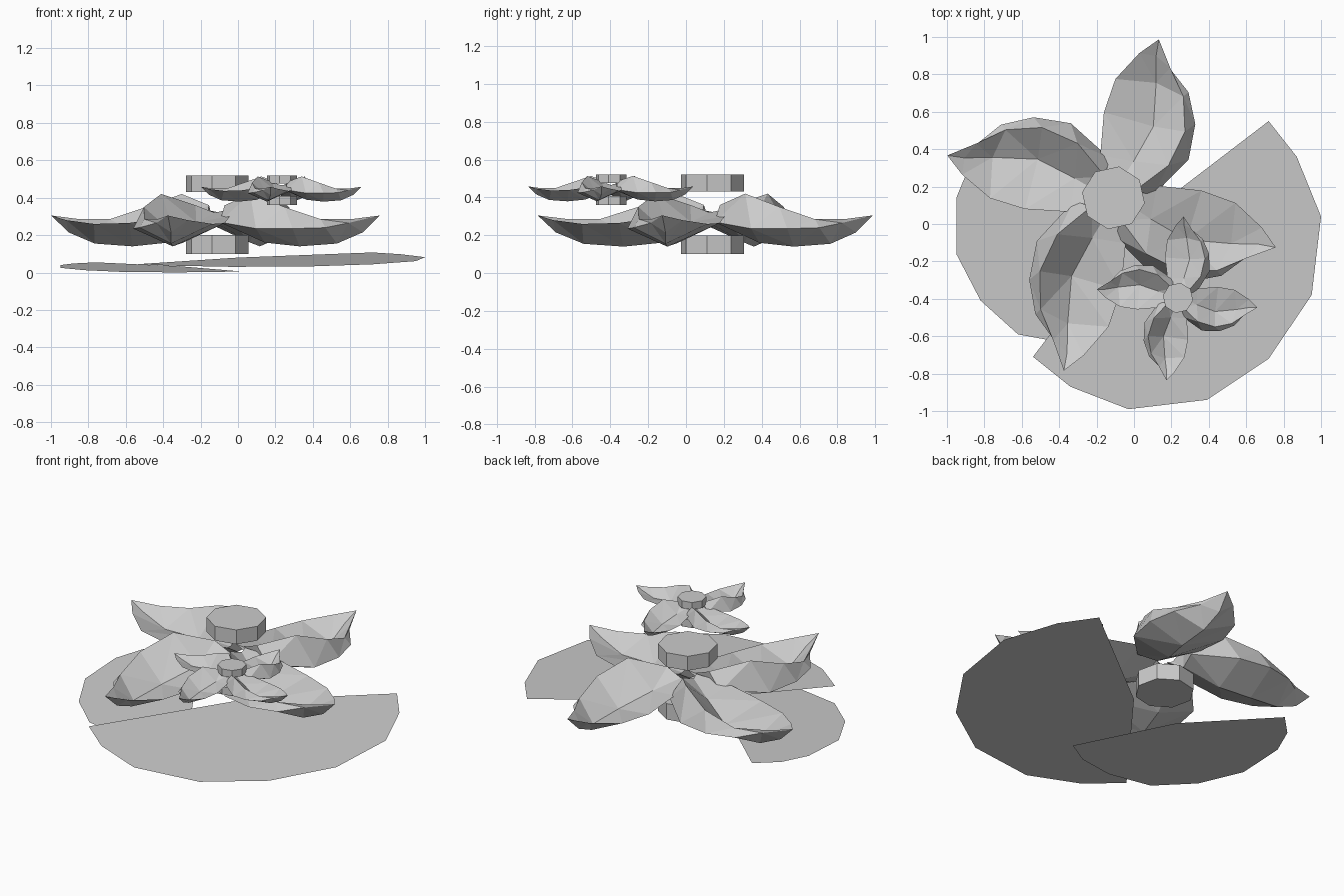
import bpy
import bmesh
from math import cos, sin, radians

if "Cube" in bpy.data.objects:
    bpy.data.objects.remove(bpy.data.objects["Cube"], do_unlink=True)

grey = bpy.data.materials.new("plain_grey")
grey.use_nodes = True
grey.diffuse_color = (0.6, 0.6, 0.6, 1)
grey.node_tree.nodes["Principled BSDF"].inputs["Base Color"].default_value = (0.6, 0.6, 0.6, 1)


def finish(name, bm, solid=True):
    if solid:
        bmesh.ops.recalc_face_normals(bm, faces=bm.faces)
    mesh = bpy.data.meshes.new(name)
    bm.to_mesh(mesh)
    bm.free()
    mesh.materials.append(grey)
    bpy.context.collection.objects.link(bpy.data.objects.new(name, mesh))


# Floating leaves: flat fans with a shallow notch, rising gently to the back
def leaf(name, outline, level):
    bm = bmesh.new()
    verts = [bm.verts.new((x, y, level + 0.05 * y)) for x, y in outline]
    for a, b in zip(verts[1:], verts[2:]):
        bm.faces.new((verts[0], a, b))
    finish(name, bm, solid=False)


leaf("large_leaf", [(0, 0), (-0.54, -0.71), (-0.34, -0.87), (-0.03, -0.99), (0.39, -0.94),
                    (0.72, -0.72), (0.95, -0.38), (1, 0.04), (0.87, 0.36), (0.72, 0.55)], 0.08)
leaf("small_leaf", [(-0.31, 0.01), (-0.76, 0.43), (-0.88, 0.31), (-0.95, 0.14), (-0.95, -0.16),
                    (-0.82, -0.41), (-0.62, -0.59), (-0.35, -0.64), (-0.13, -0.61), (0.01, -0.53)], 0.033)

# Petal lines from root to tip: (along, across, height)
LEFT_EDGE = [(0.03, 0.04, 0.33), (0.20, 0.13, 0.30), (0.43, 0.175, 0.265), (0.62, 0.165, 0.26), (0.79, 0.08, 0.28)]
VALLEY = [(0.05, 0.0, 0.32), (0.22, -0.05, 0.27), (0.43, -0.10, 0.20), (0.66, -0.05, 0.19), (0.80, -0.01, 0.26)]
RIDGE = [(0.07, -0.10, 0.36), (0.25, -0.235, 0.42), (0.45, -0.27, 0.35), (0.63, -0.21, 0.285), (0.76, -0.10, 0.285)]
RIGHT_EDGE = [(0.07, -0.20, 0.27), (0.31, -0.33, 0.235), (0.505, -0.312, 0.235), (0.66, -0.23, 0.24), (0.75, -0.107, 0.265)]
KEEL = [(0.08, -0.08, 0.25), (0.29, -0.10, 0.16), (0.48, -0.10, 0.14), (0.67, -0.05, 0.155), (0.80, -0.01, 0.215)]
TIP = (0.89, 0.0, 0.305)


def petal(name, centre, angle, size, stretch, base):
    c, s = cos(radians(angle)), sin(radians(angle))

    def place(p):
        u, v, z = p[0] * size * stretch, p[1] * size, (p[2] - 0.1) * size + base
        return (centre[0] + u * c - v * s, centre[1] + u * s + v * c, z)

    bm = bmesh.new()
    lines = (LEFT_EDGE, VALLEY, RIDGE, RIGHT_EDGE, KEEL)
    rings = [[bm.verts.new(place(p)) for p in ring] for ring in zip(*lines)]
    tip = bm.verts.new(place(TIP))
    count = len(lines)
    for near, far in zip(rings, rings[1:]):
        for i in range(count):
            j = (i + 1) % count
            bm.faces.new((near[i], near[j], far[j], far[i]))
    for i in range(count):
        bm.faces.new((rings[-1][i], rings[-1][(i + 1) % count], tip))
    bm.faces.new(rings[0])
    bmesh.ops.triangulate(bm, faces=bm.faces)
    finish(name, bm)


# Eight-sided drum used above and below each flower
def drum(name, centre, radius, low, high):
    bm = bmesh.new()
    bottom = [bm.verts.new((centre[0] + radius * cos(radians(35 + 45 * k)),
                            centre[1] + radius * sin(radians(35 + 45 * k)), low)) for k in range(8)]
    base = bm.faces.new(bottom)
    top = bmesh.ops.extrude_face_region(bm, geom=[base], use_keep_orig=True)
    for v in top["geom"]:
        if isinstance(v, bmesh.types.BMVert):
            v.co.z = high
    finish(name, bm)


def flower(name, centre, size, base, hub_low, top, petals):
    drum(name + "_heart", centre, 0.17 * size, hub_low, top)
    drum(name + "_base", centre, 0.17 * size, base, base + 0.1 * size)
    for k, (angle, stretch) in enumerate(petals):
        petal(f"{name}_petal_{k + 1}", centre, angle, size, stretch, base)


flower("large_flower", (-0.11, 0.14), 1.0, 0.1, 0.43, 0.52,
       ((74, 0.99), (165.7, 1.03), (254, 1.08), (343, 1.02)))
flower("small_flower", (0.235, -0.395), 0.48, 0.36, 0.475, 0.52,
       ((86, 1.02), (174, 1.02), (262, 1.04), (353, 1.0)))
